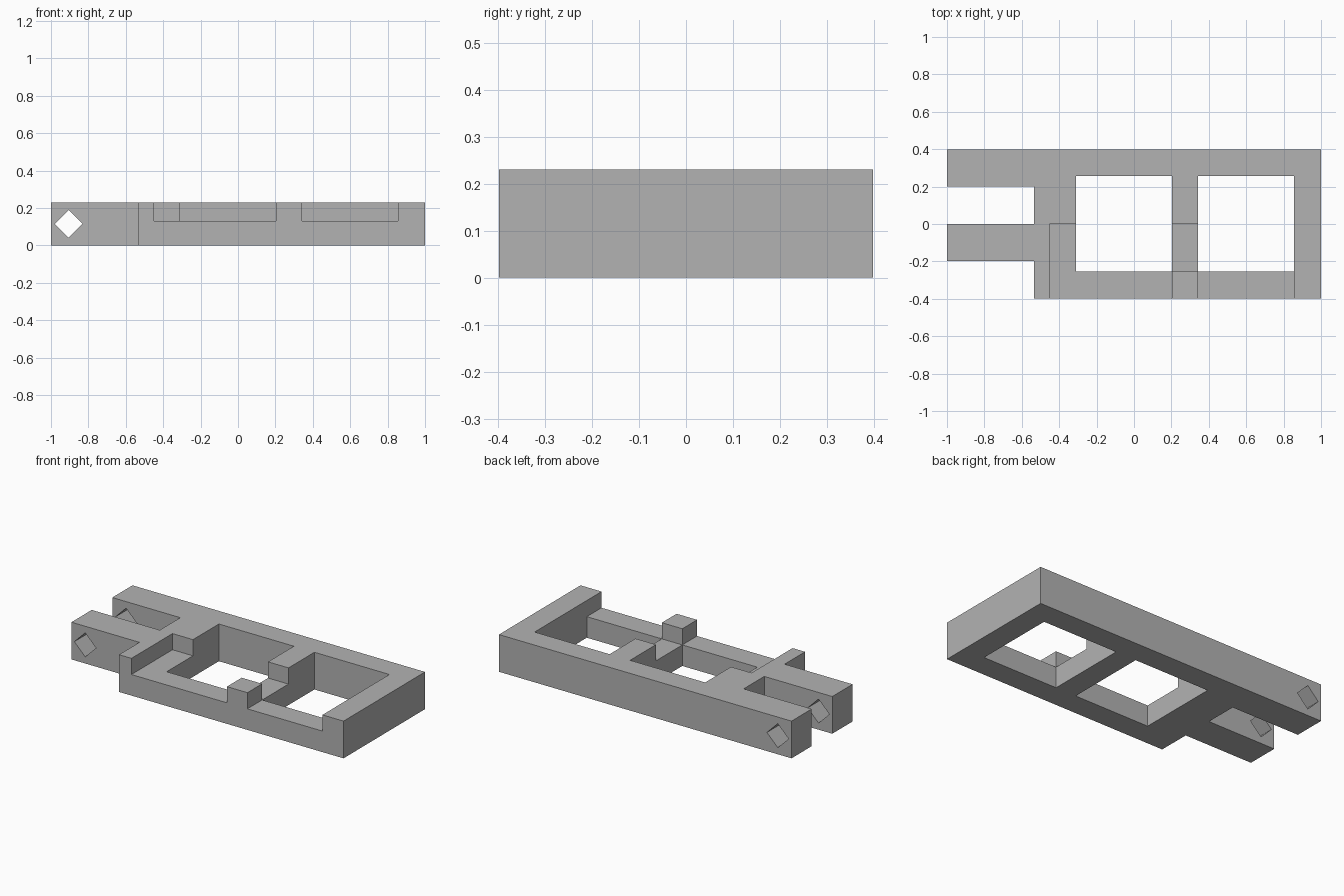
import bpy, math

if "Cube" in bpy.data.objects:
    bpy.data.objects.remove(bpy.data.objects["Cube"])

H = 0.23      # full height
LOW = 0.13    # height of the lowered rails

grey = bpy.data.materials.new("grey")
grey.diffuse_color = (0.45, 0.45, 0.45, 1)
grey.use_nodes = True
grey.node_tree.nodes["Principled BSDF"].inputs["Base Color"].default_value = grey.diffuse_color


def block(name, x0, x1, y0, y1, z0, z1):
    """Box given by its limits on each axis."""
    bpy.ops.mesh.primitive_cube_add(size=1)
    ob = bpy.context.object
    ob.name = name
    for v in ob.data.vertices:
        v.co = ((x0, x1)[v.co.x > 0], (y0, y1)[v.co.y > 0], (z0, z1)[v.co.z > 0])
    return ob


def cut(target, cutter):
    """Subtract the cutter from the target and remove it."""
    mod = target.modifiers.new("cut", 'BOOLEAN')
    mod.operation, mod.solver, mod.object = 'DIFFERENCE', 'EXACT', cutter
    bpy.context.view_layer.objects.active = target
    bpy.ops.object.modifier_apply(modifier=mod.name)
    bpy.data.objects.remove(cutter, do_unlink=True)


# Solid body
frame = block("frame", -1, 1, -0.398, 0.398, 0, H)
frame.data.materials.append(grey)

# Openings through the full height, then recesses from the top
for name, x0, x1, y0, y1, z0 in (
    ("prong_slot", -1.2, -0.535, 0.0, 0.201, -0.1),
    ("front_corner", -1.2, -0.535, -0.6, -0.198, -0.1),
    ("left_window", -0.31, 0.203, -0.254, 0.256, -0.1),
    ("right_window", 0.343, 0.856, -0.254, 0.256, -0.1),
    ("left_recess", -0.45, 0.203, -0.6, 0.003, LOW),
    ("right_recess", 0.343, 0.856, -0.6, -0.1, LOW),
    ("middle_bar_recess", 0.1, 0.45, -0.254, 0.003, LOW),
):
    cut(frame, block(name, x0, x1, y0, y1, z0, 0.5))

# Diamond pin hole through both prongs
bpy.ops.mesh.primitive_cylinder_add(vertices=4, radius=0.074, depth=2,
                                    location=(-0.906, 0, 0.115),
                                    rotation=(math.pi / 2, 0, 0))
cut(frame, bpy.context.object)
